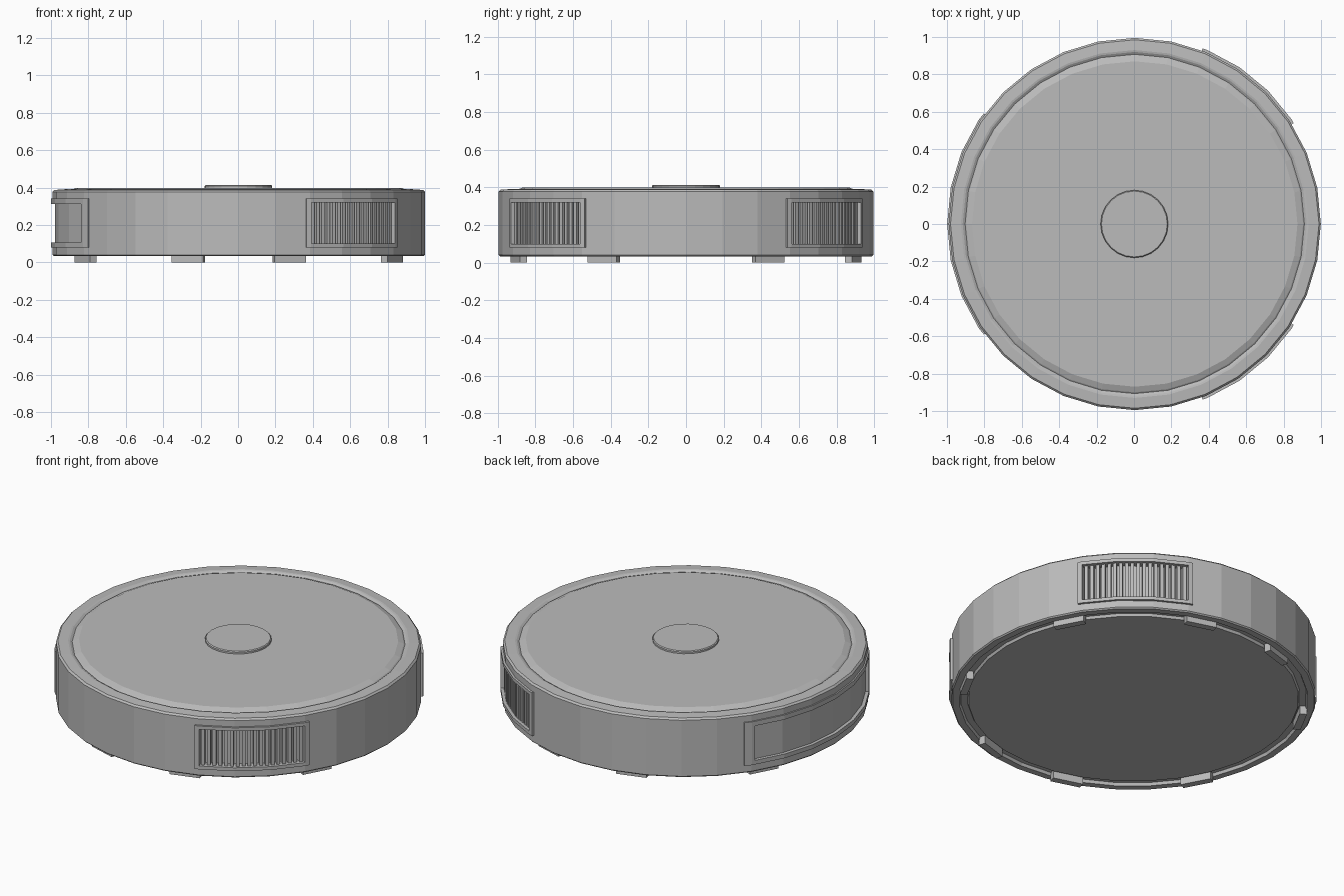
import bpy, bmesh
from math import radians, degrees, cos, sin, pi

cube = bpy.data.objects.get("Cube")
if cube:
    bpy.data.objects.remove(cube)

SIDES = 32
STEP = 360 / SIDES
R = 0.995
SHIFT = 0.004

grey = bpy.data.materials.new("grey_plastic")
grey.use_nodes = True
colour = (0.5, 0.5, 0.5, 1)
grey.diffuse_color = colour
grey.node_tree.nodes["Principled BSDF"].inputs["Base Color"].default_value = colour


def point(angle, r, z):
    """Point on the faceted wall, r being the corner radius."""
    off = angle % STEP - STEP / 2
    k = r * cos(pi / SIDES) / cos(radians(off))
    return (k * cos(radians(angle)) + SHIFT, k * sin(radians(angle)), z)


def finish(bm, name):
    bmesh.ops.recalc_face_normals(bm, faces=bm.faces)
    mesh = bpy.data.meshes.new(name)
    bm.to_mesh(mesh)
    bm.free()
    mesh.materials.append(grey)
    obj = bpy.data.objects.new(name, mesh)
    bpy.context.collection.objects.link(obj)
    return obj


def arc_bar(bm, a0, a1, z0, z1, r0, r1):
    """Curved block that follows the facets of the wall."""
    first = int(a0 // STEP) + 1
    angles = [a0]
    while first * STEP < a1 - 0.01:
        angles.append(first * STEP)
        first += 1
    angles.append(a1)
    loops = [[bm.verts.new(point(a, r, z))
              for r, z in ((r0, z0), (r1, z0), (r1, z1), (r0, z1))] for a in angles]
    for p, q in zip(loops, loops[1:]):
        for i in range(4):
            j = (i + 1) % 4
            bm.faces.new((p[i], p[j], q[j], q[i]))
    bm.faces.new(loops[0])
    bm.faces.new(loops[-1])


# Openings: name, centre angle, inner half angle, outer half angle, z range, depth
VENT_Z = (0.10, 0.32)
PANEL_Z = (0.105, 0.312)
openings = [
    ("left_back_vent", 50.625, 16.7, 18.2, VENT_Z, 0.04),
    ("left_front_vent", 309.375, 16.7, 18.2, VENT_Z, 0.04),
    ("side_window", 180, 32.7, 36.2, PANEL_Z, 0.012),
]

# Body: one revolved profile, from the underside centre to the lid centre
profile = [
    (0.90, 0.035), (0.907, 0.05), (0.943, 0.05), (0.95, 0.033), (0.988, 0.033),
    (R, 0.04), (R, VENT_Z[0]), (R, PANEL_Z[0]), (R, PANEL_Z[1]), (R, VENT_Z[1]),
    (R, 0.377), (0.985, 0.387), (0.93, 0.391), (0.92, 0.389), (0.907, 0.381),
    (0.90, 0.386), (0.87, 0.398),
]
angles = {i * STEP for i in range(SIDES)}
for _, mid, half, _, _, _ in openings:
    angles |= {mid - half, mid + half}
angles = sorted(angles)

bm = bmesh.new()
rings = [[bm.verts.new(point(a, r, z)) for a in angles] for r, z in profile]
cells = {o[0]: [] for o in openings}
for row, (low, high) in enumerate(zip(rings, rings[1:])):
    zm = (profile[row][1] + profile[row + 1][1]) / 2
    on_wall = profile[row][0] == profile[row + 1][0] == R
    for i, a in enumerate(angles):
        j = (i + 1) % len(angles)
        face = bm.faces.new((low[i], low[j], high[j], high[i]))
        am = (a + (angles[j] if j else 360)) / 2
        for name, mid, half, _, zr, _ in openings:
            if on_wall and abs(am - mid) < half and zr[0] < zm < zr[1]:
                cells[name].append(face)
bm.faces.new(rings[0])
bm.faces.new(rings[-1])
# Push the openings into the wall
for name, _, _, _, _, depth in openings:
    out = bmesh.ops.extrude_face_region(bm, geom=cells[name])
    for v in out["geom"]:
        if isinstance(v, bmesh.types.BMVert):
            v.co.x = (v.co.x - SHIFT) * (1 - depth) + SHIFT
            v.co.y *= 1 - depth
    old = [f for f in cells[name] if f.is_valid]
    if old:
        bmesh.ops.delete(bm, geom=old, context='FACES')
finish(bm, "body")

# Raised frames round the openings
for name, mid, half, outer, (z0, z1), _ in openings:
    r1 = 1.003 if name == "side_window" else 1.008
    bm = bmesh.new()
    arc_bar(bm, mid - outer, mid + outer, 0.08, z0, 0.98, r1)
    arc_bar(bm, mid - outer, mid + outer, z1, 0.34, 0.98, r1)
    arc_bar(bm, mid - outer, mid - half, z0, z1, 0.98, r1)
    arc_bar(bm, mid + half, mid + outer, z0, z1, 0.98, r1)
    finish(bm, name + "_frame")

# Upright fins in the vents
FINS = 18
for name, mid, half, _, (z0, z1), _ in openings[:2]:
    bm = bmesh.new()
    pitch = 2 * half / FINS
    for i in range(FINS):
        a = mid - half + (i + 0.5) * pitch
        arc_bar(bm, a - pitch * 0.3, a + pitch * 0.3, z0, z1, 0.95, 0.99)
    finish(bm, name + "_fins")

# Round button in the middle of the lid
bm = bmesh.new()
BUTTON = 24
rings = [[bm.verts.new((r * cos(2 * pi * i / BUTTON) + SHIFT / 2, r * sin(2 * pi * i / BUTTON), z))
          for i in range(BUTTON)]
         for r, z in ((0.181, 0.39), (0.181, 0.408), (0.176, 0.413))]
for low, high in zip(rings, rings[1:]):
    for i in range(BUTTON):
        j = (i + 1) % BUTTON
        bm.faces.new((low[i], low[j], high[j], high[i]))
bm.faces.new(rings[0])
bm.faces.new(rings[-1])
finish(bm, "button")

# Eight low feet in the groove of the underside
for n, a in enumerate((28.1, 73.1, 106.9, 151.9, 208.1, 253.1, 286.9, 331.9)):
    bm = bmesh.new()
    bmesh.ops.create_cube(bm, size=1)
    for v in bm.verts:
        v.co.x *= 0.04
        v.co.y *= 0.175
        v.co.z *= 0.05
    foot = finish(bm, f"foot_{n + 1}")
    foot.location = (0.928 * cos(radians(a)) + SHIFT, 0.928 * sin(radians(a)), 0.025)
    foot.rotation_euler.z = radians(a)
